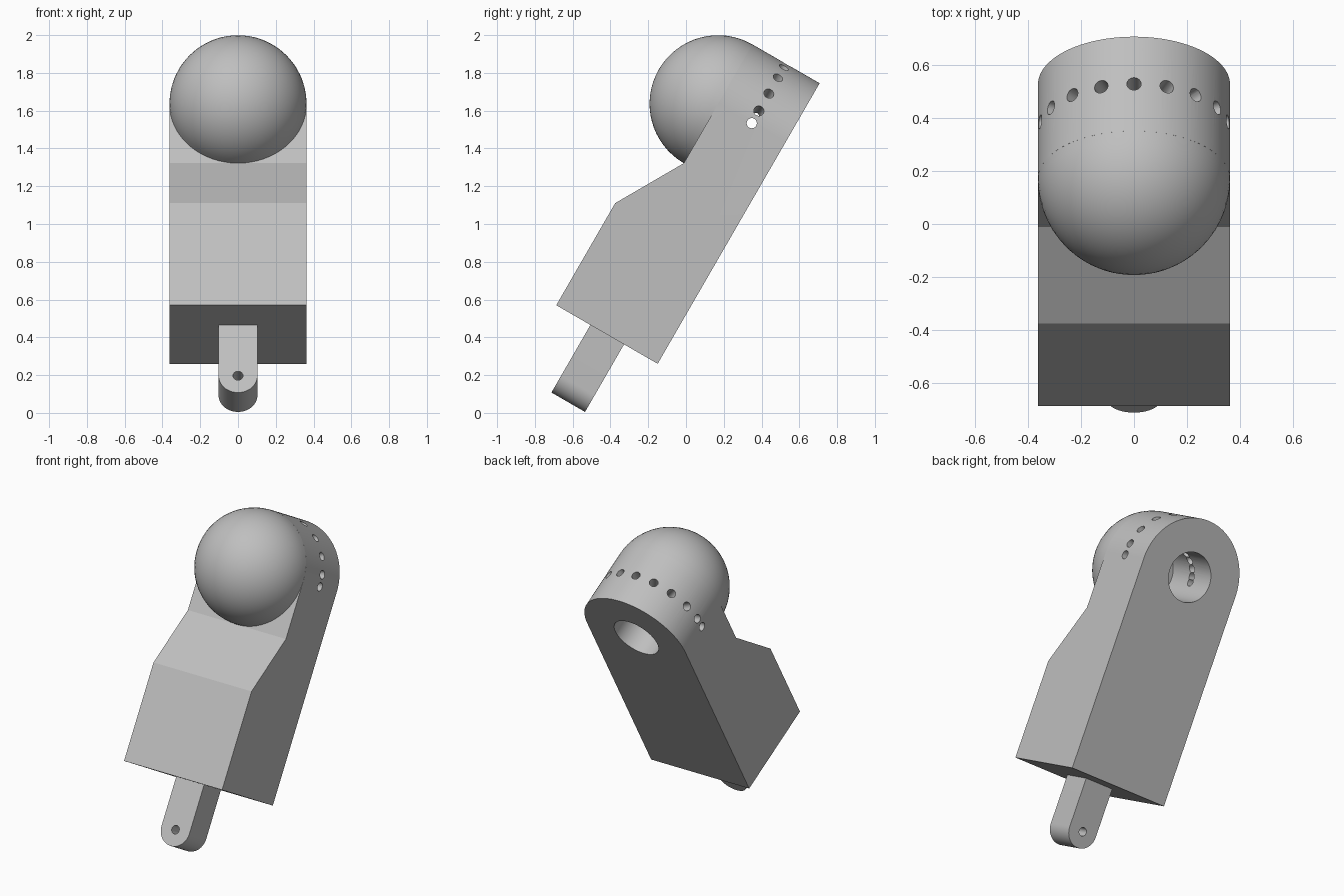
import bpy, bmesh, math
from mathutils import Matrix, Vector

if "Cube" in bpy.data.objects:
    bpy.data.objects.remove(bpy.data.objects["Cube"], do_unlink=True)

# Local frame: x across, y along the arm, z out of its front; leaned back 60 degrees
PLACE = Matrix.Translation((0, -0.15, 0.26)) @ Matrix.Rotation(math.radians(60), 4, "X")
R = 0.363          # head radius and half width of the arm
HEAD = 1.352       # head centre along the arm
FRONT = 0.411      # front of the head plate
MID = FRONT / 2

grey = bpy.data.materials.new("plain_grey")
grey.use_nodes = True
grey.diffuse_color = (0.52, 0.52, 0.52, 1)
grey.node_tree.nodes["Principled BSDF"].inputs["Base Color"].default_value = grey.diffuse_color


def make(name, bm):
    bmesh.ops.recalc_face_normals(bm, faces=bm.faces[:])
    mesh = bpy.data.meshes.new(name)
    bm.to_mesh(mesh)
    bm.free()
    mesh.materials.append(grey)
    obj = bpy.data.objects.new(name, mesh)
    obj.matrix_world = PLACE
    bpy.context.collection.objects.link(obj)
    return obj


def select(obj):
    bpy.ops.object.select_all(action="DESELECT")
    obj.select_set(True)
    bpy.context.view_layer.objects.active = obj


def rounded_prism(name, profile, half, end_y, segments):
    """Extrude a side profile across x, then round the end at end_y."""
    bm = bmesh.new()
    face = bm.faces.new([bm.verts.new((-half, y, z)) for y, z in profile])
    out = bmesh.ops.extrude_face_region(bm, geom=[face])
    moved = [g for g in out["geom"] if isinstance(g, bmesh.types.BMVert)]
    bmesh.ops.translate(bm, verts=moved, vec=(2 * half, 0, 0))
    corners = [e for e in bm.edges
               if all(abs(v.co.y - end_y) < 1e-4 for v in e.verts)
               and abs(e.verts[0].co.x - e.verts[1].co.x) < 1e-4]
    bmesh.ops.bevel(bm, geom=corners, offset=half * 0.9995, segments=segments,
                    profile=0.5, affect="EDGES")
    return make(name, bm)


def drill(target, start, direction, radius, length, sides):
    """Cut a round hole from start along direction."""
    direction = Vector(direction)
    bm = bmesh.new()
    turn = direction.to_track_quat("Z", "Y").to_matrix().to_4x4()
    centre = Vector(start) + direction * length / 2
    bmesh.ops.create_cone(bm, cap_ends=True, segments=sides, radius1=radius, radius2=radius,
                          depth=length, matrix=Matrix.Translation(centre) @ turn)
    cutter = make("hole_cutter", bm)
    cutter.hide_render = True
    mod = target.modifiers.new("hole", "BOOLEAN")
    mod.operation, mod.solver, mod.object = "DIFFERENCE", "EXACT", cutter
    select(target)
    bpy.ops.object.modifier_apply(modifier=mod.name)
    bpy.data.objects.remove(cutter, do_unlink=True)


# Arm: thick block stepping down to the round head plate
top = HEAD + R
arm = rounded_prism("arm_body", [(0, 0), (top, 0), (top, FRONT), (HEAD - R, FRONT),
                                 (0.624, 0.62), (0, 0.62)], R, top, 32)

# Socket in the back of the head, with a fan of radial holes
drill(arm, (0, HEAD, -0.1), (0, 0, 1), 0.155, FRONT + 0.1, 64)
for angle in (0, 20, 40, 60, 78, 90):
    for side in ((1, -1) if angle else (1,)):
        a = math.radians(angle) * side
        drill(arm, (0, HEAD, MID), (math.sin(a), math.cos(a), 0), 0.027, 0.5, 24)

# Dome on the front of the head
bm = bmesh.new()
bmesh.ops.create_uvsphere(bm, u_segments=64, v_segments=32, radius=R,
                          matrix=Matrix.Translation((0, HEAD, FRONT)))
bmesh.ops.delete(bm, geom=[v for v in bm.verts if v.co.z < FRONT - 1e-4], context="VERTS")
dome = make("head_dome", bm)

# Tab at the lower end with a pin hole
tab = rounded_prism("lower_tab", [(0, MID), (-0.413, MID), (-0.413, FRONT), (0, FRONT)],
                    0.103, -0.413, 16)
drill(tab, (0, -0.31, 0), (0, 0, 1), 0.027, 0.6, 24)

for obj in (arm, dome, tab):
    select(obj)
    bpy.ops.object.shade_smooth_by_angle(angle=math.radians(25))
